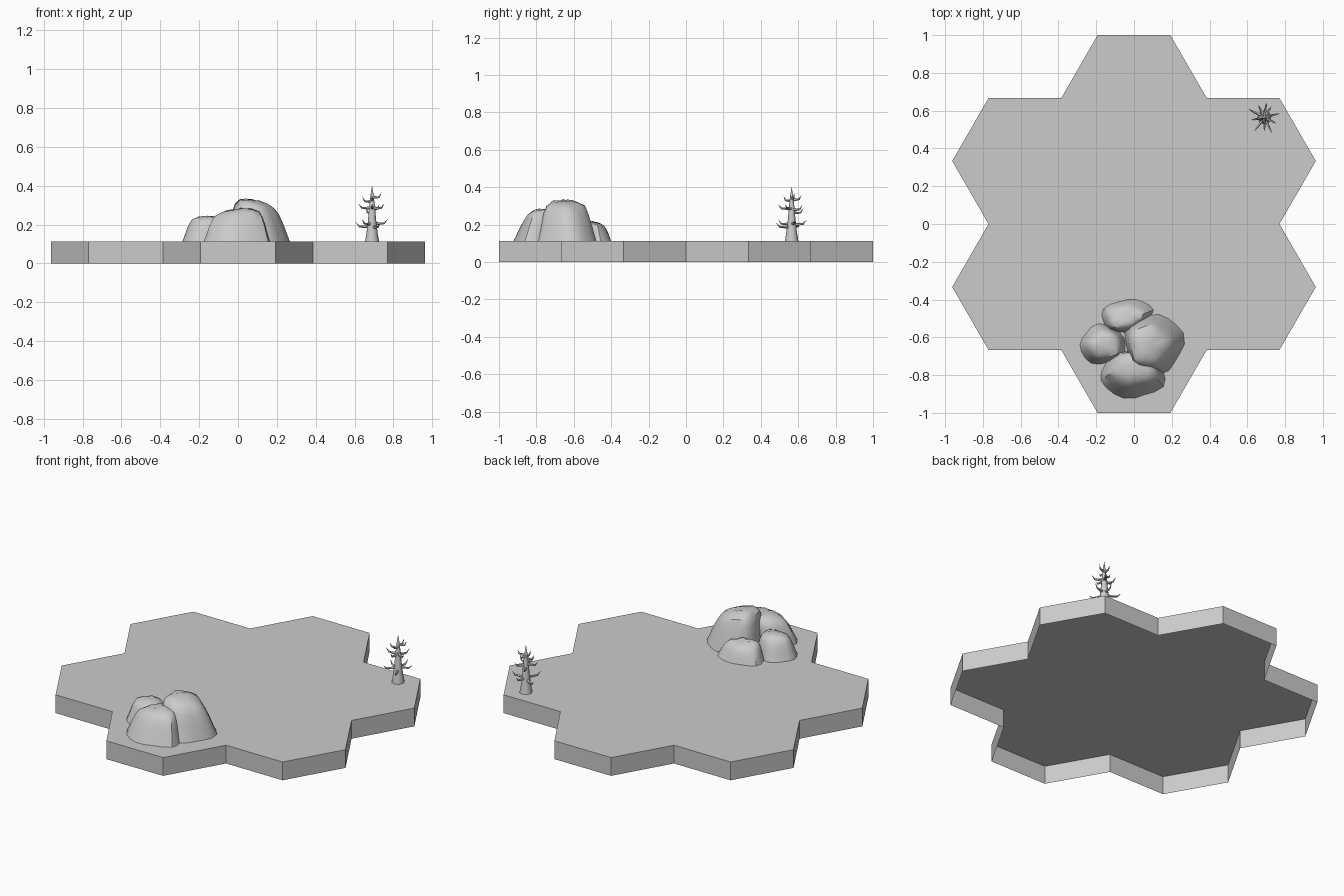
import bpy, bmesh, math, random
from mathutils import Vector

random.seed(4)
cube = bpy.data.objects.get("Cube")
if cube:
    bpy.data.objects.remove(cube, do_unlink=True)

TOP = 0.112          # height of the ground
GREY = (0.6, 0.6, 0.6, 1)
stone = bpy.data.materials.new("plain grey")
stone.use_nodes = True
stone.diffuse_color = GREY
stone.node_tree.nodes["Principled BSDF"].inputs["Base Color"].default_value = GREY


def finish(bm, name, angle=None):
    bmesh.ops.recalc_face_normals(bm, faces=bm.faces)
    mesh = bpy.data.meshes.new(name)
    bm.to_mesh(mesh)
    bm.free()
    mesh.materials.append(stone)
    ob = bpy.data.objects.new(name, mesh)
    bpy.context.collection.objects.link(ob)
    if angle:
        bpy.ops.object.select_all(action="DESELECT")
        ob.select_set(True)
        bpy.context.view_layer.objects.active = ob
        bpy.ops.object.shade_smooth_by_angle(angle=math.radians(angle))
    return ob


def bridge(bm, a, b):
    for i in range(len(a)):
        j = (i + 1) % len(a)
        bm.faces.new((a[i], a[j], b[j], b[i]))


# Ground: outline of seven joined hexagons, open underneath
def ground():
    R = 0.385
    H = R * math.sqrt(3) / 2
    quarter = [(R / 2, 3 * H), (R, 2 * H), (2 * R, 2 * H), (2.5 * R, H)]
    right = quarter + [(2 * R, 0)] + [(x, -y) for x, y in reversed(quarter)]
    outline = right + [(-x, -y) for x, y in right]
    bm = bmesh.new()
    low = [bm.verts.new((x, y, 0)) for x, y in outline]
    high = [bm.verts.new((x, y, TOP)) for x, y in outline]
    bridge(bm, low, high)
    bm.faces.new(high)
    finish(bm, "hex_ground")


# Boulder: steep rounded dome with an uneven outline and a leaning crown
PROFILE = [(1, 0), (0.93, 0.2), (0.85, 0.45), (0.76, 0.68), (0.65, 0.86), (0.46, 0.96), (0.22, 1)]


def boulder(name, x, y, rx, ry, height, lean, tilt, phase, turn=0):
    bm = bmesh.new()
    n = 18
    rings = []
    for r, h in PROFILE:
        ring = []
        for i in range(n):
            a = math.tau * i / n
            w = 1 + 0.05 * math.sin(3 * a + phase + h) + 0.04 * math.sin(5 * a + 2 * phase)
            px, py = rx * r * w * math.cos(a), ry * r * w * math.sin(a)
            c, s = math.cos(turn), math.sin(turn)
            px, py = c * px - s * py, s * px + c * py
            pz = height * h + h * h * (tilt[0] * px + tilt[1] * py)
            pz += 0.004 * h * random.uniform(-1, 1)
            ring.append(bm.verts.new((x + px + lean[0] * h, y + py + lean[1] * h, TOP + pz)))
        if rings:
            bridge(bm, rings[-1], ring)
        rings.append(ring)
    bm.faces.new(rings[-1])
    finish(bm, name, 38)


# Tapered limb along a path of (point, radius) pairs, closed to a tip
def limb(bm, path, sides):
    prev = None
    for k, (p, r) in enumerate(path):
        ahead = path[min(k + 1, len(path) - 1)][0] - path[max(k - 1, 0)][0]
        q = ahead.to_track_quat("Z", "Y")
        if k == len(path) - 1:
            tip = bm.verts.new(p)
            for i in range(sides):
                bm.faces.new((prev[i], prev[(i + 1) % sides], tip))
            return
        ring = []
        for i in range(sides):
            a = math.tau * i / sides
            ring.append(bm.verts.new(p + q @ Vector((r * math.cos(a), r * math.sin(a), 0))))
        if prev:
            bridge(bm, prev, ring)
        prev = ring


# Bare tree: straight trunk with tiers of drooping, upturned branches
def dead_tree(x, y):
    base = Vector((x, y, TOP))
    bm = bmesh.new()
    trunk = [(0, 0.036), (0.05, 0.028), (0.11, 0.021), (0.18, 0.015), (0.24, 0.008), (0.29, 0)]
    limb(bm, [(base + Vector((0, 0, z)), r) for z, r in trunk], 8)
    finish(bm, "tree_trunk", 50)
    bm = bmesh.new()
    for z, reach, count, start in ((0.085, 0.09, 5, 0.3), (0.165, 0.08, 5, 0.9), (0.22, 0.05, 4, 0.1)):
        for i in range(count):
            a = start + math.tau * i / count + random.uniform(-0.2, 0.2)
            d = Vector((math.cos(a), math.sin(a), 0)) * reach * random.uniform(0.85, 1.08)
            root = base + Vector((0, 0, z + random.uniform(-0.012, 0.012)))
            up = Vector((0, 0, 1))
            limb(bm, [(root, 0.009), (root + d * 0.4 - up * 0.004, 0.007),
                      (root + d * 0.75 - up * 0.002, 0.005), (root + d + up * 0.022, 0)], 5)
    finish(bm, "tree_branches", 50)


ground()
boulder("main_boulder", 0.105, -0.635, 0.155, 0.16, 0.215, (-0.03, -0.01), (-0.15, 0), 0.4)
boulder("front_boulder", -0.01, -0.80, 0.17, 0.122, 0.168, (0.01, 0.035), (0.1, 0.05), 1.7, -0.1)
boulder("left_boulder", -0.165, -0.64, 0.12, 0.105, 0.13, (0.012, 0.0), (0, 0), 2.6)
boulder("back_boulder", -0.04, -0.485, 0.135, 0.085, 0.102, (-0.005, -0.01), (0, -0.2), 0.9, 0.2)
dead_tree(0.69, 0.565)
